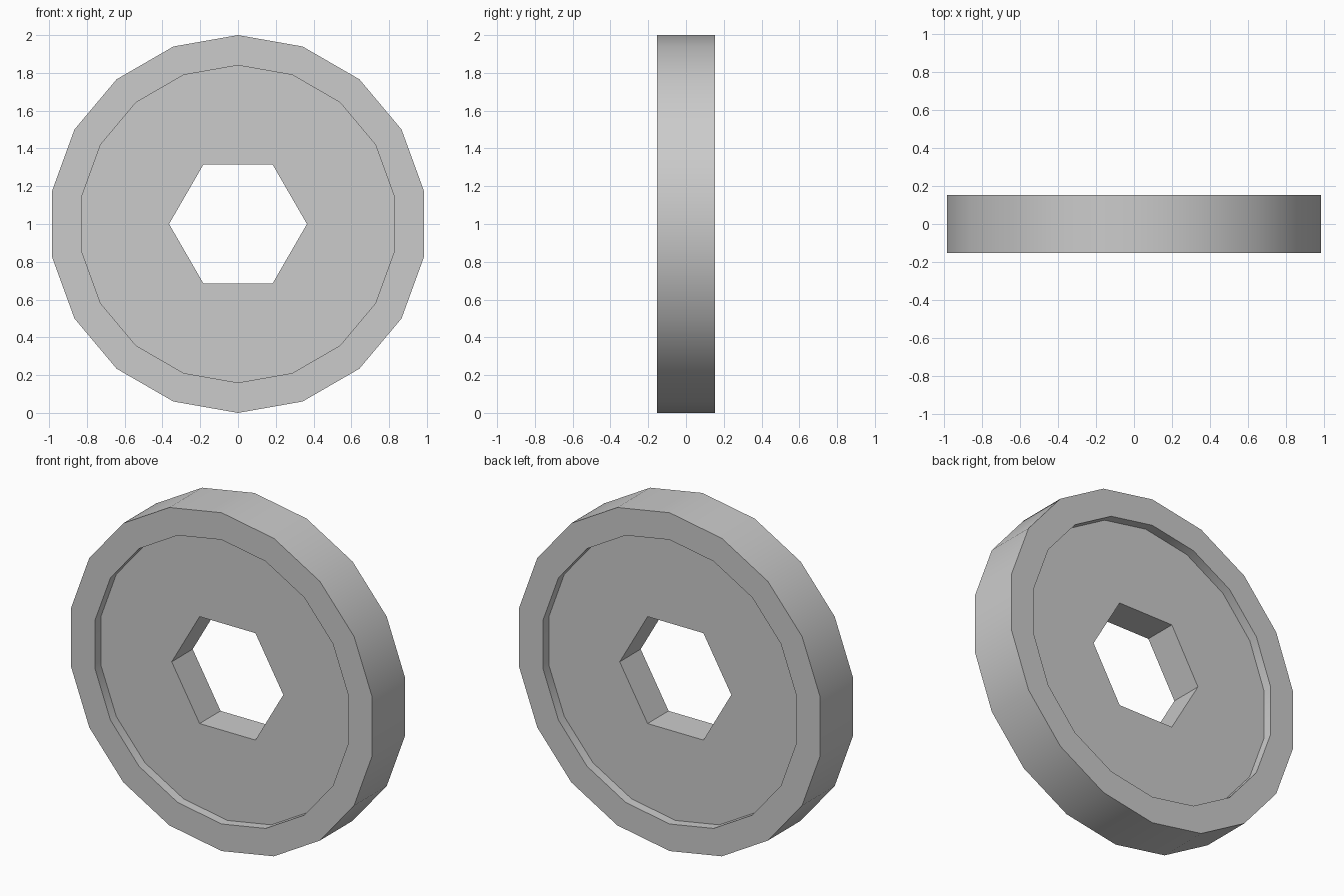
import bpy, bmesh
from math import sin, cos, radians, pi

if "Cube" in bpy.data.objects:
    bpy.data.objects.remove(bpy.data.objects["Cube"])

SIDES = 18
RIM_R, RECESS_R, HOLE_R = 1.0, 0.84, 0.365
RIM_Y, HUB_Y = 0.153, 0.098      # half thickness of rim and recessed disc

bm = bmesh.new()


def ring(radius, y, count, start):
    """Polygon of vertices in the xz plane, centred at z = 1."""
    return [bm.verts.new((radius * cos(start + 2 * pi * i / count), y,
                          1 + radius * sin(start + 2 * pi * i / count)))
            for i in range(count)]


def bridge(a, b):
    n = len(a)
    for i in range(n):
        j = (i + 1) % n
        bm.faces.new((a[i], a[j], b[j], b[i]))


def side(sign):
    """Rim face, recess wall and recessed disc around the hexagonal hole."""
    s = radians(10)
    outer = ring(RIM_R, sign * RIM_Y, SIDES, s)
    lip = ring(RECESS_R, sign * RIM_Y, SIDES, s)
    floor = ring(RECESS_R, sign * HUB_Y, SIDES, s)
    hexa = ring(HOLE_R, sign * HUB_Y, 6, 0)
    bridge(outer, lip)
    bridge(lip, floor)
    for k in range(6):
        h0, h1 = hexa[k], hexa[(k + 1) % 6]
        f = [floor[(3 * k + i) % SIDES] for i in range(4)]
        bm.faces.new((h0, f[0], f[1], f[2], h1))
        bm.faces.new((h1, f[2], f[3]))
    return outer, hexa


front_outer, front_hex = side(-1)
back_outer, back_hex = side(1)
bridge(front_outer, back_outer)   # tread
bridge(front_hex, back_hex)       # axle hole
bmesh.ops.recalc_face_normals(bm, faces=bm.faces)

mesh = bpy.data.meshes.new("wheel")
bm.to_mesh(mesh)
bm.free()
wheel = bpy.data.objects.new("wheel", mesh)
bpy.context.collection.objects.link(wheel)

# Smooth tread, crisp corners
bpy.context.view_layer.objects.active = wheel
wheel.select_set(True)
bpy.ops.object.shade_smooth_by_angle(angle=radians(30))
